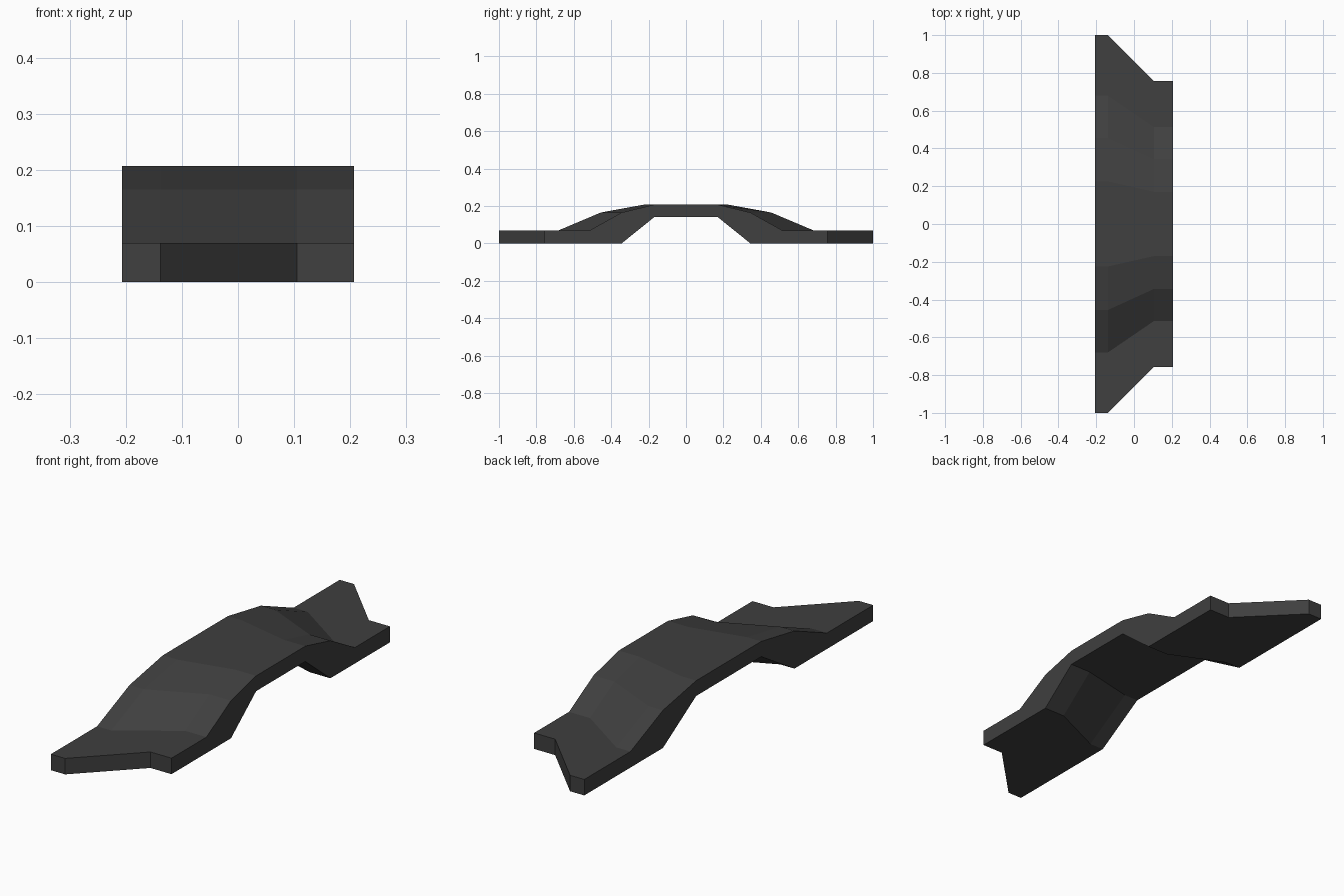
import bpy, bmesh

if "Cube" in bpy.data.objects:
    bpy.data.objects.remove(bpy.data.objects["Cube"])

# One flat dark grey
grey = bpy.data.materials.new("dark grey")
grey.diffuse_color = (0.05, 0.05, 0.05, 1)
grey.use_nodes = True
grey.node_tree.nodes["Principled BSDF"].inputs["Base Color"].default_value = grey.diffuse_color

# Half of the arch profile (y, z): top from foot to crown, then underside back out
half = [(1.0, 0.0), (1.0, 0.07), (0.68, 0.07), (0.455, 0.165), (0.225, 0.207)]
under = [(0.225, 0.14), (0.455, 0.0)]
mirror = lambda pts: [(-y, z) for y, z in reversed(pts)]
profile = half + mirror(half) + mirror(under) + under

# Stations across the width: x and length scale (the right edge is shorter)
stations = [(-0.207, 1.0), (-0.138, 1.0), (0.105, 0.756), (0.207, 0.756)]

# Arched plate lofted through the stations
bm = bmesh.new()
rings = [[bm.verts.new((x, y * s, z)) for y, z in profile] for x, s in stations]
n = len(profile)

# Profile order is foot, crown, foot, then the underside arch
for a, b in zip(rings, rings[1:]):
    for i in range(n):
        j = (i + 1) % n
        bm.faces.new((a[i], a[j], b[j], b[i]))

# Side caps
bm.faces.new(rings[0])
bm.faces.new(rings[-1])
bmesh.ops.recalc_face_normals(bm, faces=bm.faces[:])

mesh = bpy.data.meshes.new("arched_plate")
bm.to_mesh(mesh)
bm.free()
mesh.materials.append(grey)
plate = bpy.data.objects.new("arched_plate", mesh)
bpy.context.collection.objects.link(plate)
